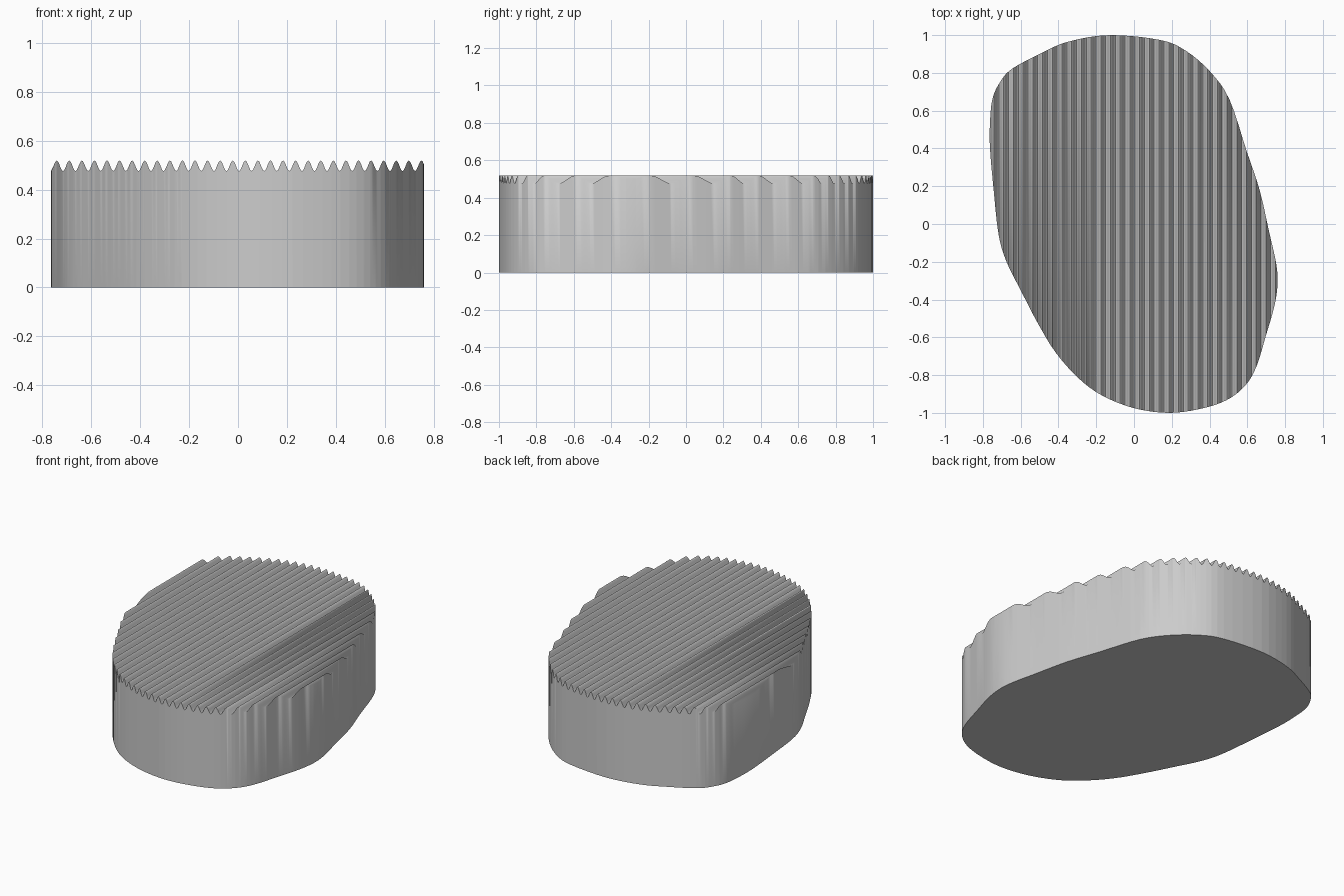
import bpy, bmesh, math
from mathutils import Vector

cube = bpy.data.objects.get("Cube")
if cube:
    bpy.data.objects.remove(cube, do_unlink=True)

# Rounded, slightly skewed outline, clockwise from the back
OUTLINE = [(-.13, 1), (.135, .975), (.27, .92), (.4, .81), (.505, .66), (.595, .39),
           (.665, .18), (.715, -.04), (.753, -.21), (.76, -.32), (.742, -.44),
           (.7, -.585), (.648, -.755), (.585, -.86), (.485, -.935), (.345, -.98),
           (.18, -1), (0, -.975), (-.165, -.91), (-.29, -.82), (-.415, -.68),
           (-.515, -.515), (-.595, -.36), (-.675, -.2), (-.717, -.055),
           (-.743, .18), (-.762, .395), (-.763, .525), (-.75, .66), (-.71, .75),
           (-.648, .82), (-.5, .9), (-.35, .965)]
PITCH, FIRST_PEAK, STEPS = 0.0514, -0.741, 10
MID, AMP = 0.4975, 0.0215
STEP = PITCH / STEPS


def smooth_loop(points, cuts):
    """Closed Catmull-Rom curve through the points."""
    pts, out = [Vector(p) for p in points], []
    n = len(pts)
    for i in range(n):
        a, b, c, d = (pts[(i + k) % n] for k in (-1, 0, 1, 2))
        for j in range(cuts):
            t = j / cuts
            out.append(0.5 * (2 * b + (c - a) * t + (2 * a - 5 * b + 4 * c - d) * t ** 2
                              + (3 * b - a - 3 * c + d) * t ** 3))
    return out


def ridge_height(x):
    """Wave sampled at the step lines, straight between them."""
    s = (x - FIRST_PEAK) / STEP
    i = math.floor(s + 1e-4)
    h0, h1 = (MID + AMP * math.cos(math.tau * k / STEPS) for k in (i, i + 1))
    return h0 + (h1 - h0) * (s - i)


# Outline face, sliced along every step of the ridges
bm = bmesh.new()
bm.faces.new([bm.verts.new((p.x, p.y, 0)) for p in smooth_loop(OUTLINE, 4)])
for k in range(-STEPS, 31 * STEPS):
    x = FIRST_PEAK + k * STEP
    if abs(x) < 0.76:
        bmesh.ops.bisect_plane(bm, geom=bm.verts[:] + bm.edges[:] + bm.faces[:],
                               dist=1e-5, plane_co=(x, 0, 0), plane_no=(1, 0, 0))

# Raise a ridged top and leave a single flat base
base = bm.faces[:]
ext = bmesh.ops.extrude_face_region(bm, geom=base, use_keep_orig=True)
for v in ext["geom"]:
    if isinstance(v, bmesh.types.BMVert):
        v.co.z = ridge_height(v.co.x)
bmesh.ops.dissolve_faces(bm, faces=[f for f in bm.faces if all(v.co.z == 0 for v in f.verts)])
bmesh.ops.recalc_face_normals(bm, faces=bm.faces[:])

mesh = bpy.data.meshes.new("ridged_block")
bm.to_mesh(mesh)
bm.free()
block = bpy.data.objects.new("ridged_block", mesh)
bpy.context.collection.objects.link(block)

# Plain grey material
grey = bpy.data.materials.new("light_grey")
grey.use_nodes = True
colour = (0.6, 0.6, 0.6, 1)
grey.diffuse_color = colour
grey.node_tree.nodes["Principled BSDF"].inputs["Base Color"].default_value = colour
mesh.materials.append(grey)

# Smooth walls and ridges, sharp rims
bpy.ops.object.select_all(action='DESELECT')
block.select_set(True)
bpy.context.view_layer.objects.active = block
bpy.ops.object.shade_smooth_by_angle(angle=math.radians(60))
